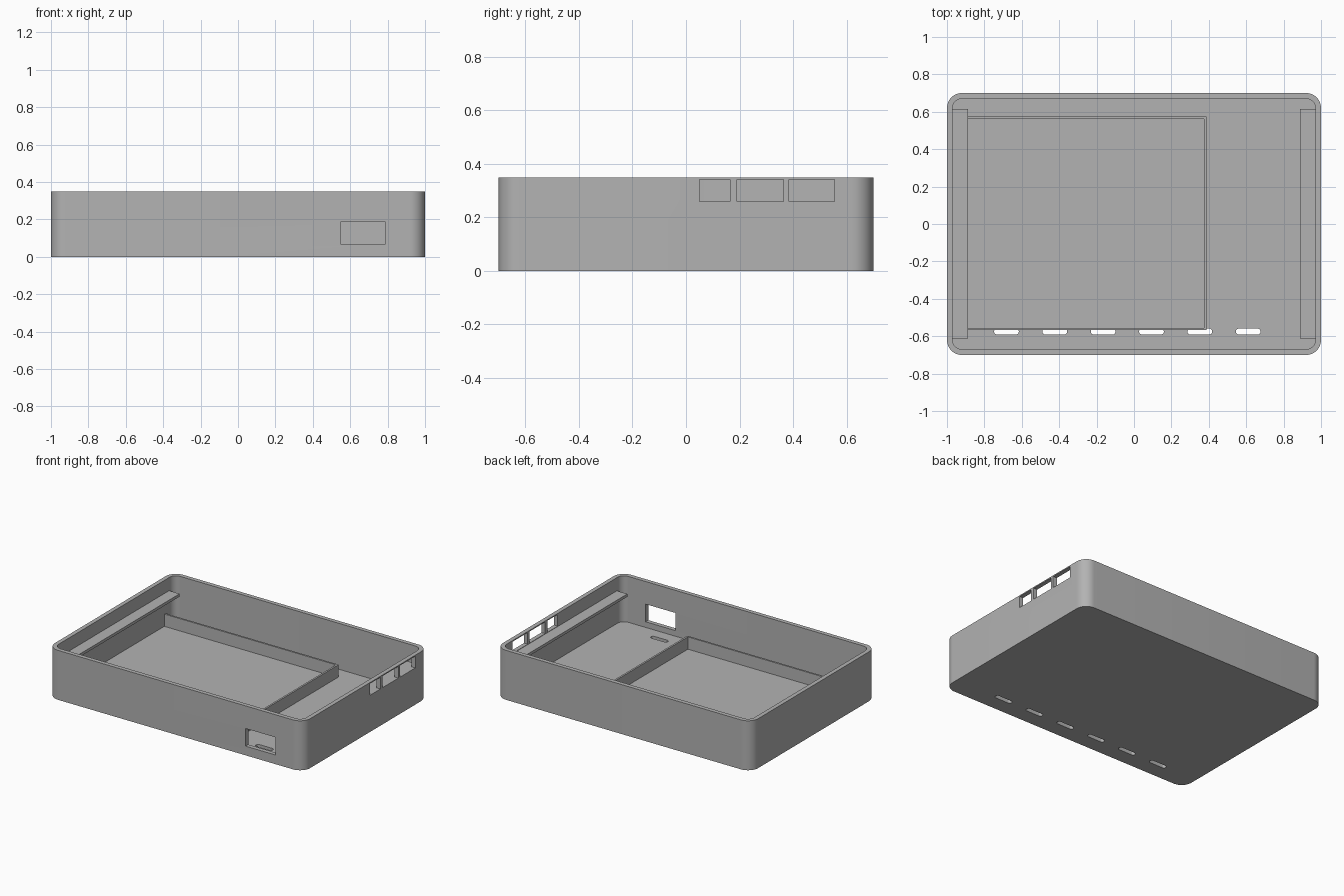
import bpy
import bmesh
from math import cos, sin, pi, radians

if "Cube" in bpy.data.objects:
    bpy.data.objects.remove(bpy.data.objects["Cube"], do_unlink=True)

GREY = (0.45, 0.45, 0.45, 1)
plastic = bpy.data.materials.new("grey plastic")
plastic.use_nodes = True
plastic.diffuse_color = GREY
plastic.node_tree.nodes["Principled BSDF"].inputs["Base Color"].default_value = GREY

HX, HY, HEIGHT = 1.0, 0.70, 0.35
WALL, FLOOR = 0.03, 0.025


def prism(name, x, y, z, radius=0, steps=12):
    """Upright block over the ranges x, y, z with rounded vertical corners."""
    bm = bmesh.new()
    corners = [(x[1], y[1], 1, 1), (x[0], y[1], -1, 1),
               (x[0], y[0], -1, -1), (x[1], y[0], 1, -1)]
    ring = []
    for i, (cx, cy, sx, sy) in enumerate(corners):
        for k in range(steps + 1 if radius else 1):
            a = (i + k / steps) * pi / 2
            ring.append(bm.verts.new((cx + radius * (cos(a) - sx) if radius else cx,
                                      cy + radius * (sin(a) - sy) if radius else cy,
                                      z[0])))
    base = bm.faces.new(ring)
    out = bmesh.ops.extrude_face_region(bm, geom=[base])
    top = [v for v in out["geom"] if isinstance(v, bmesh.types.BMVert)]
    bmesh.ops.translate(bm, verts=top, vec=(0, 0, z[1] - z[0]))
    bmesh.ops.recalc_face_normals(bm, faces=bm.faces)
    mesh = bpy.data.meshes.new(name)
    bm.to_mesh(mesh)
    bm.free()
    mesh.materials.append(plastic)
    ob = bpy.data.objects.new(name, mesh)
    bpy.context.collection.objects.link(ob)
    return ob


def select_only(ob):
    bpy.ops.object.select_all(action="DESELECT")
    ob.select_set(True)
    bpy.context.view_layer.objects.active = ob


def cut(target, cutter):
    """Subtract the cutter from the target and discard it."""
    mod = target.modifiers.new("cut", "BOOLEAN")
    mod.operation = "DIFFERENCE"
    mod.solver = "EXACT"
    mod.object = cutter
    select_only(target)
    bpy.ops.object.modifier_apply(modifier=mod.name)
    bpy.data.objects.remove(cutter, do_unlink=True)


# Open tray with rounded corners
tray = prism("tray", (-HX, HX), (-HY, HY), (0, HEIGHT), 0.08)
cut(tray, prism("cavity", (WALL - HX, HX - WALL), (WALL - HY, HY - WALL),
                (FLOOR, HEIGHT + 0.1), 0.05))

# Port in the front wall
cut(tray, prism("front_port", (0.55, 0.785), (-0.8, -0.62), (0.065, 0.19)))

# Three ports high in the right-hand end wall
for y in ((0.05, 0.165), (0.19, 0.365), (0.385, 0.555)):
    cut(tray, prism("side_port", (0.93, 1.1), y, (0.26, 0.342)))

# Row of vent slots through the floor
for i in range(6):
    x = -0.682 + i * 0.2585
    cut(tray, prism("vent", (x - 0.066, x + 0.066), (-0.591, -0.559),
                    (-0.1, 0.06), 0.0155, 6))

select_only(tray)
bpy.ops.object.shade_smooth_by_angle(angle=radians(30))

# Shelves along both end walls
for name, side in (("left_shelf", 1), ("right_shelf", -1)):
    x = sorted((side * 0.888, side * 0.975))
    prism(name, x, (-0.612, 0.615), (0.237, 0.257))

# Low ribs around the compartment
RIB = 0.013
rib_z = (FLOOR - 0.005, 0.112)
prism("front_rib", (-0.975, 0.387), (-0.568, -0.568 + RIB), rib_z)
prism("back_rib", (-0.975, 0.387), (0.574 - RIB, 0.574), rib_z)
prism("cross_rib", (0.387 - RIB, 0.387), (-0.568 + RIB, 0.574 - RIB), rib_z)
